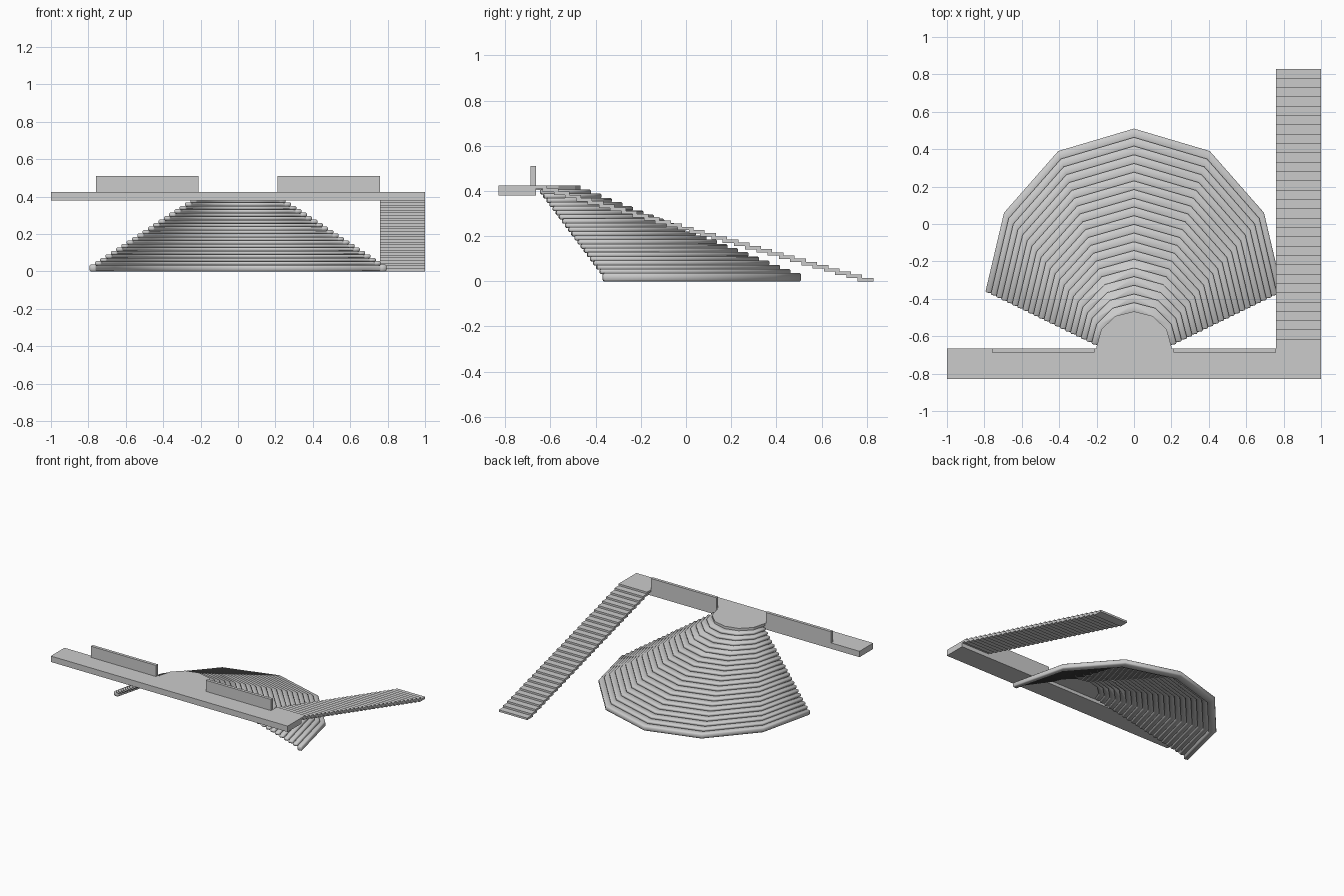
import bpy, bmesh

if "Cube" in bpy.data.objects:
    bpy.data.objects.remove(bpy.data.objects["Cube"])

def prism(name, pts, z0, z1):
    """Extrude a flat outline from z0 to z1."""
    bm = bmesh.new()
    f = bm.faces.new([bm.verts.new((x, y, z0)) for x, y in pts])
    r = bmesh.ops.extrude_face_region(bm, geom=[f])
    for v in r["geom"]:
        if isinstance(v, bmesh.types.BMVert):
            v.co.z = z1
    bmesh.ops.recalc_face_normals(bm, faces=bm.faces)
    me = bpy.data.meshes.new(name)
    bm.to_mesh(me)
    bm.free()
    ob = bpy.data.objects.new(name, me)
    bpy.context.collection.objects.link(ob)
    return ob

def box(name, x0, x1, y0, y1, z0, z1):
    return prism(name, [(x0, y0), (x1, y0), (x1, y1), (x0, y1)], z0, z1)

TOP = 0.425

# Upper walkway and the two parapets
box("walkway", -1, 1, -0.83, -0.665, 0.38, TOP)
box("parapet_right", 0.21, 0.76, -0.688, -0.665, TOP, 0.51)
box("parapet_left", -0.76, -0.21, -0.688, -0.665, TOP, 0.51)

# Half profiles of the fan stair, from the open end to the middle
inner = [(0.20, -0.655), (0.175, -0.564), (0.10, -0.492), (0, -0.467)]
outer = [(0.795, -0.365), (0.695, 0.06), (0.405, 0.39), (0, 0.51)]

def half(t):
    return [(a[0] + (b[0] - a[0]) * t, a[1] + (b[1] - a[1]) * t)
            for a, b in zip(inner, outer)]

def full(h):
    return h + [(-x, y) for x, y in reversed(h[:-1])]

# Landing at the head of the fan stair
prism("landing", [(0.20, -0.665)] + full(inner) + [(-0.20, -0.665)], TOP - 0.02, TOP)

# Fan steps, each a bent strip tucked under the one above, with eased edges
N = 21
RISE = (TOP - 0.036) / N
for k in range(1, N + 1):
    out = half(k / N)
    inn = half((k - 1.4) / N)
    inn[0] = (out[0][0] - 0.036, out[0][1] - 0.006)
    top = TOP - k * RISE
    thick = 0.036 if k == N else 0.022
    step = prism(f"fan_step_{k:02d}", full(out) + full(inn)[::-1], top - thick, top)
    bev = step.modifiers.new("eased_edges", 'BEVEL')
    bev.width = 0.006
    bev.segments = 1
    bev.limit_method = 'ANGLE'
    bev.angle_limit = 1.1
    for p in step.data.polygons:
        p.use_smooth = True

# Straight side stair, first step level with the walkway
M = 30
run, rise = 1.495 / M, (TOP - 0.015) / (M - 1)
for i in range(M):
    y0 = -0.665 + run * i
    top = TOP - rise * i
    box(f"side_step_{i + 1:02d}", 0.76, 1, y0 - (0.02 if i else 0), y0 + run,
        top - 0.015, top)
